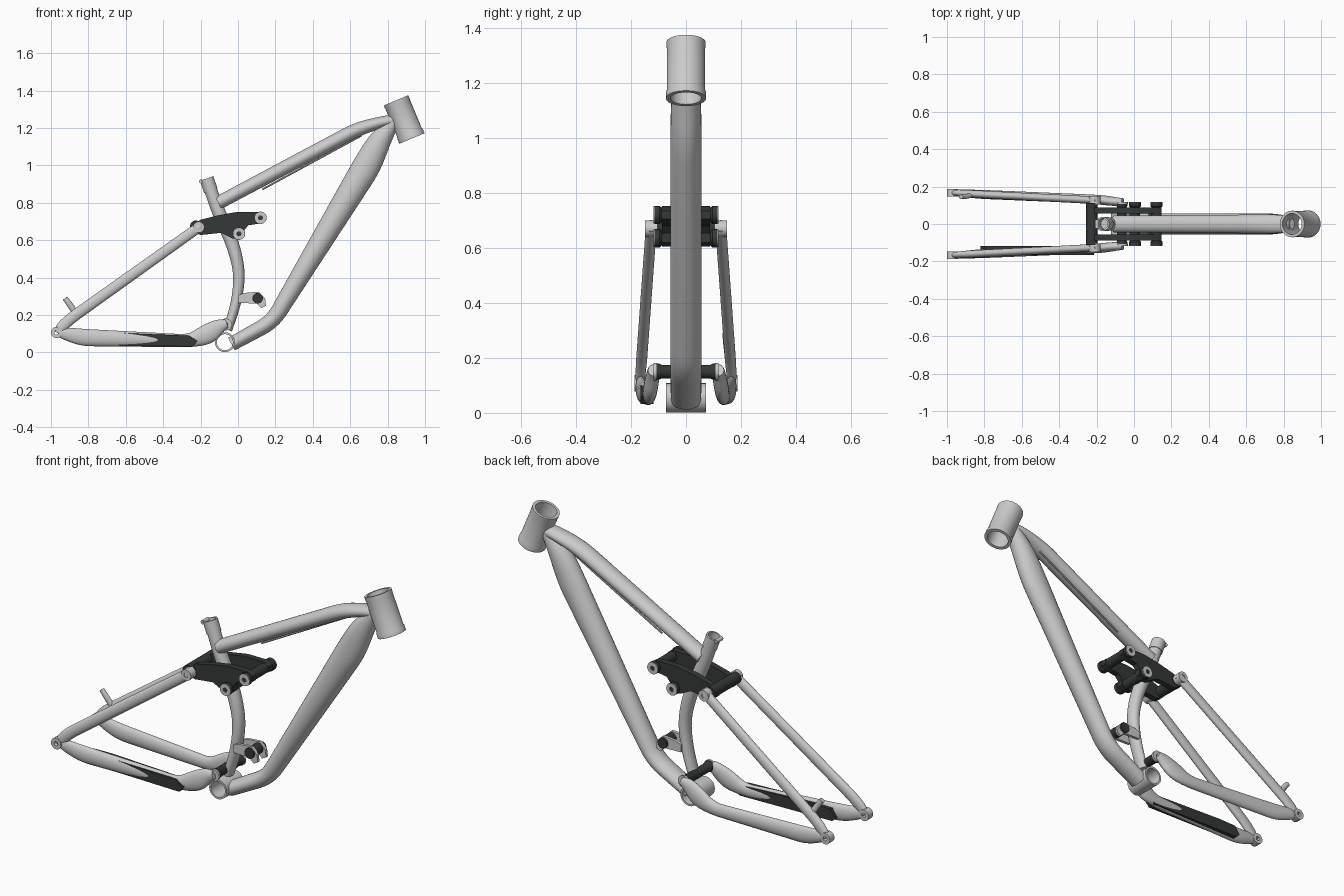
import bpy, bmesh, math
from mathutils import Vector

if "Cube" in bpy.data.objects:
    bpy.data.objects.remove(bpy.data.objects["Cube"])

dark = bpy.data.materials.new("dark")
dark.diffuse_color = (0.035, 0.04, 0.04, 1)
dark.use_nodes = True
dark.node_tree.nodes["Principled BSDF"].inputs["Base Color"].default_value = dark.diffuse_color


def finish(name, bm, mat=None, angle=35):
    bmesh.ops.remove_doubles(bm, verts=bm.verts, dist=1e-5)
    bmesh.ops.recalc_face_normals(bm, faces=bm.faces)
    me = bpy.data.meshes.new(name)
    bm.to_mesh(me)
    bm.free()
    ob = bpy.data.objects.new(name, me)
    bpy.context.collection.objects.link(ob)
    if mat:
        me.materials.append(mat)
    bpy.ops.object.select_all(action='DESELECT')
    ob.select_set(True)
    bpy.context.view_layer.objects.active = ob
    bpy.ops.object.shade_smooth_by_angle(angle=math.radians(angle))
    return ob


def fillet(pts, d, n=5):
    # round every inner corner, radii included
    pts = [Vector(p) for p in pts]
    out = [pts[0]]
    for a, b, c in zip(pts, pts[1:], pts[2:]):
        la, lc = (a - b).length, (c - b).length
        p = b + (a - b) * min(d / la, 0.48)
        q = b + (c - b) * min(d / lc, 0.48)
        for i in range(n + 1):
            t = i / n
            out.append(p * (1 - t) ** 2 + b * 2 * t * (1 - t) + q * t * t)
    return out + [pts[-1]]


def sweep(name, pts, d=0.07, mat=None, seg=28):
    # pts: x, y, z, half height in the side plane, half width across
    pts = fillet(pts, d)
    cs = [Vector(p[:3]) for p in pts]
    bm = bmesh.new()
    rings = []
    for i, (c, p) in enumerate(zip(cs, pts)):
        t = (cs[min(i + 1, len(cs) - 1)] - cs[max(i - 1, 0)]).normalized()
        b = Vector((0, 1, 0))
        b = (b - t * b.dot(t)).normalized()
        n = t.cross(b)
        rings.append([bm.verts.new(c + n * p[3] * math.cos(k * math.tau / seg)
                                   + b * p[4] * math.sin(k * math.tau / seg)) for k in range(seg)])
    for r0, r1 in zip(rings, rings[1:]):
        for k in range(seg):
            j = (k + 1) % seg
            bm.faces.new((r0[k], r0[j], r1[j], r1[k]))
    bm.faces.new(rings[0])
    bm.faces.new(rings[-1])
    return finish(name, bm, mat)


def lathe(name, p0, p1, prof, mat=None, seg=36):
    # prof: closed loop of (fraction along the axis, radius)
    p0, p1 = Vector(p0), Vector(p1)
    rot = (p1 - p0).to_track_quat('Z', 'Y')
    bm = bmesh.new()
    cols = []
    for k in range(seg):
        a = k * math.tau / seg
        cols.append([bm.verts.new(p0 + (p1 - p0) * t + rot @ Vector((r * math.cos(a), r * math.sin(a), 0)))
                     for t, r in prof])
    for k in range(seg):
        c0, c1 = cols[k], cols[(k + 1) % seg]
        for i in range(len(prof)):
            j = (i + 1) % len(prof)
            if prof[i][1] > 0 or prof[j][1] > 0:
                bm.faces.new((c0[i], c0[j], c1[j], c1[i]))
    return finish(name, bm, mat)


def plate(name, outline, y0, y1, mat=None):
    bm = bmesh.new()
    f = bm.faces.new([bm.verts.new((x, y0, z)) for x, z in outline])
    ext = bmesh.ops.extrude_face_region(bm, geom=[f])['geom']
    bmesh.ops.translate(bm, vec=(0, y1 - y0, 0), verts=[v for v in ext if isinstance(v, bmesh.types.BMVert)])
    return finish(name, bm, mat)


def hollow(r, ri):
    return [(0, r), (1, r), (1, ri), (0, ri)]


def barrel(name, x, z, half, r, waist, mat):
    lathe(name, (x, -half, z), (x, half, z),
          [(0, 0), (0, r), (.08, r), (.11, waist), (.89, waist), (.92, r), (1, r), (1, 0)], mat)


# Head tube with a slight lip at each end, and bottom bracket shell
lathe("head_tube", (.93, 0, 1.144), (.845, 0, 1.348),
      [(0, .073), (.1, .073), (.14, .07), (.9, .07), (.93, .071), (1, .071), (1, .056), (0, .056)], seg=48)
lathe("bottom_bracket_shell", (-.07, -.073, .055), (-.07, .073, .055), hollow(.053, .043), seg=48)

# Main tubes
sweep("down_tube", [(-.035, 0, .045, .038, .055), (.185, 0, .165, .042, .057), (.69, 0, 1.0, .076, .057),
                    (.755, 0, 1.13, .062, .055), (.83, 0, 1.235, .035, .042)])
sweep("top_tube", [(-.105, 0, .80, .036, .045), (.64, 0, 1.195, .038, .05),
                   (.78, 0, 1.235, .03, .05), (.832, 0, 1.24, .032, .042)])
sweep("seat_tube", [(-.15, 0, .88, .034, .034), (-.10, 0, .74, .036, .036), (-.03, 0, .59, .036, .036),
                    (.01, 0, .43, .031, .036), (-.005, 0, .28, .028, .036), (-.055, 0, .12, .024, .036)], d=.09)
lathe("seat_clamp", (-.145, 0, .865), (-.168, 0, .93), hollow(.038, .029))
lathe("seat_clamp_bolt", (-.197, -.025, .915), (-.197, .025, .915), [(0, 0), (0, .011), (1, .011), (1, 0)])
sweep("cable", [(.13, .02, .872, .005, .005), (.66, .02, 1.16, .005, .005)], seg=8)

# Lower shock mount
for s in (-1, 1):
    plate("shock_mount_tab", [(.0, .265), (.0, .305), (.03, .318), (.11, .325), (.145, .29), (.15, .25),
                              (.125, .237), (.10, .262)], s * .028, s * .044)
lathe("shock_mount_bolt", (.105, -.055, .29), (.105, .055, .29), [(0, 0), (0, .028), (1, .028), (1, 0)], dark)

# Rocker link: two side plates joined by pivot barrels
rocker = [(-.245, .675), (-.2, .71), (-.1, .735), (0, .752), (.12, .752), (.148, .735), (.148, .705), (.12, .69),
          (.055, .68), (.035, .655), (.035, .62), (.01, .605), (-.03, .61), (-.09, .64), (-.2, .628), (-.24, .645)]
for s in (-1, 1):
    plate("rocker_plate", rocker, s * .055, s * .088, dark)
for n, x, z in (("front_rocker_pivot", .12, .72), ("lower_rocker_pivot", .005, .635)):
    barrel(n, x, z, .114, .033, .027, dark)
lathe("rear_rocker_bar", (-.225, -.112, .675), (-.225, .112, .675), [(0, 0), (0, .031), (1, .031), (1, 0)], dark)
barrel("main_pivot", -.065, .15, .115, .029, .025, dark)

for s in (-1, 1):
    # Pivot end caps
    for x, z in ((.12, .72), (.005, .635), (-.065, .15)):
        lathe("pivot_cap", (x, s * .108, z), (x, s * .118, z), hollow(.032, .013))
    # Rear triangle
    sweep("seat_stay", [(-.195, s * .127, .68, .026, .02), (-.23, s * .128, .655, .028, .02),
                        (-.89, s * .162, .185, .03, .02), (-.945, s * .166, .135, .03, .018),
                        (-.965, s * .167, .105, .02, .014)], d=.04)
    lathe("stay_pivot", (-.21, s * .103, .67), (-.21, s * .15, .67), hollow(.03, .012))
    sweep("chain_stay", [(-.96, s * .167, .107, .022, .014), (-.92, s * .165, .10, .035, .019),
                         (-.83, s * .159, .08, .046, .024), (-.26, s * .135, .062, .034, .024),
                         (-.165, s * .128, .095, .056, .026), (-.105, s * .12, .138, .042, .024),
                         (-.06, s * .118, .155, .022, .02)], d=.05)
    lathe("dropout", (-.97, s * .147, .107), (-.97, s * .187, .107), hollow(.03, .012))

# Protector set into one chain stay
plate("chain_stay_guard", [(-.82, .06), (-.79, .104), (-.68, .106), (-.26, .09), (-.215, .062),
                           (-.24, .032), (-.70, .04), (-.80, .042)], -.166, -.118, dark)

# Brake mount on the opposite seat stay
sweep("brake_mount", [(-.865, .155, .205, .016, .014), (-.90, .146, .258, .016, .012),
                      (-.925, .145, .29, .014, .012)], d=.02, seg=16)
